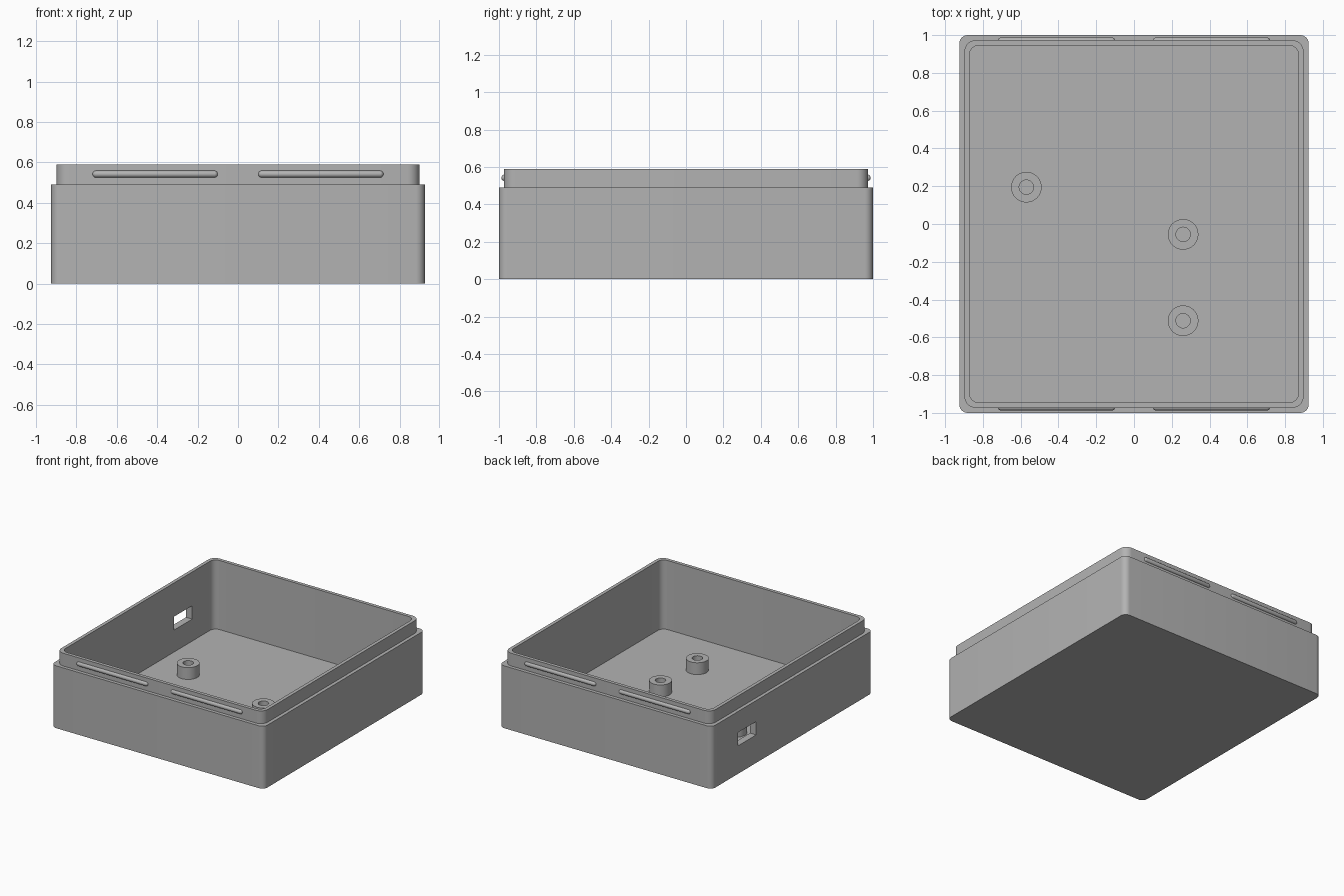
import bpy, bmesh, math
from mathutils import Matrix

old = bpy.data.objects.get("Cube")
if old:
    bpy.data.objects.remove(old, do_unlink=True)

grey = bpy.data.materials.new("plain grey")
grey.use_nodes = True
colour = (0.45, 0.45, 0.45, 1)
grey.diffuse_color = colour
grey.node_tree.nodes["Principled BSDF"].inputs["Base Color"].default_value = colour


def finish(bm, name, location=(0, 0, 0)):
    """Turn a bmesh into a named grey object with crisp edges."""
    bmesh.ops.recalc_face_normals(bm, faces=bm.faces)
    mesh = bpy.data.meshes.new(name)
    bm.to_mesh(mesh)
    bm.free()
    mesh.materials.append(grey)
    obj = bpy.data.objects.new(name, mesh)
    obj.location = location
    bpy.context.collection.objects.link(obj)
    return obj


def smooth(obj):
    bpy.ops.object.select_all(action="DESELECT")
    obj.select_set(True)
    bpy.context.view_layer.objects.active = obj
    bpy.ops.object.shade_smooth_by_angle(angle=math.radians(30))


def rounded_loop(hx, hy, r, z, steps=8):
    """Points of a rounded rectangle; a circle when hx = hy = r."""
    points = []
    for corner, (sx, sy) in enumerate([(1, 1), (-1, 1), (-1, -1), (1, -1)]):
        for i in range(steps + 1):
            a = (corner + i / steps) * math.pi / 2
            points.append((sx * (hx - r) + r * math.cos(a),
                           sy * (hy - r) + r * math.sin(a), z))
    return points


def skin(loops, caps):
    """Join successive loops with quads, optionally closing both ends."""
    bm = bmesh.new()
    rings = [[bm.verts.new(p) for p in loop] for loop in loops]
    for a, b in zip(rings, rings[1:]):
        for i in range(len(a)):
            j = (i + 1) % len(a)
            bm.faces.new((a[i], a[j], b[j], b[i]))
    if caps:
        bm.faces.new(rings[0])
        bm.faces.new(rings[-1])
    bmesh.ops.remove_doubles(bm, verts=bm.verts, dist=1e-5)
    return bm


# Open box with a stepped lip around the top
floor_z, step_z, top_z = 0.047, 0.49, 0.59
box = finish(skin([
    rounded_loop(0.925, 1.0, 0.045, 0),
    rounded_loop(0.925, 1.0, 0.045, step_z),
    rounded_loop(0.898, 0.973, 0.06, step_z),
    rounded_loop(0.898, 0.973, 0.06, top_z),
    rounded_loop(0.871, 0.946, 0.05, top_z),
    rounded_loop(0.871, 0.946, 0.05, floor_z),
], caps=True), "box_shell")

# Cable port cut through the right wall
bm = bmesh.new()
bmesh.ops.create_cube(bm, size=1, matrix=Matrix.Diagonal((0.2, 0.225, 0.105, 1)))
cutter = finish(bm, "port_cutter", (-0.9, 0.5625, 0.2725))
cutter.hide_render = True
cut = box.modifiers.new("cable_port", "BOOLEAN")
cut.operation = "DIFFERENCE"
cut.solver = "EXACT"
cut.object = cutter
bpy.context.view_layer.objects.active = box
bpy.ops.object.modifier_apply(modifier=cut.name)
bpy.data.objects.remove(cutter, do_unlink=True)
smooth(box)

# Hollow screw posts standing on the floor
outer, inner, post_top = 0.081, 0.038, 0.14
for i, (x, y) in enumerate([(-0.57, 0.195), (0.26, -0.055), (0.26, -0.512)]):
    smooth(finish(skin([
        rounded_loop(outer, outer, outer, floor_z),
        rounded_loop(outer, outer, outer, post_top),
        rounded_loop(inner, inner, inner, post_top),
        rounded_loop(inner, inner, inner, floor_z),
    ], caps=False), f"screw_post_{i + 1}", (x, y, 0)))

# Rounded snap ridges on the front and back of the lip
ridge_r, ridge_half = 0.0175, 0.31
for side, y in (("front", -0.97), ("back", 0.97)):
    for hand, x in (("left", 0.41), ("right", -0.41)):
        bm = bmesh.new()
        bmesh.ops.create_uvsphere(bm, u_segments=20, v_segments=11, radius=ridge_r,
                                  matrix=Matrix.Rotation(math.pi / 2, 4, "Y"))
        for v in bm.verts:
            v.co.x += math.copysign(ridge_half - ridge_r, v.co.x)
        smooth(finish(bm, f"snap_ridge_{side}_{hand}", (x, y, 0.542)))
